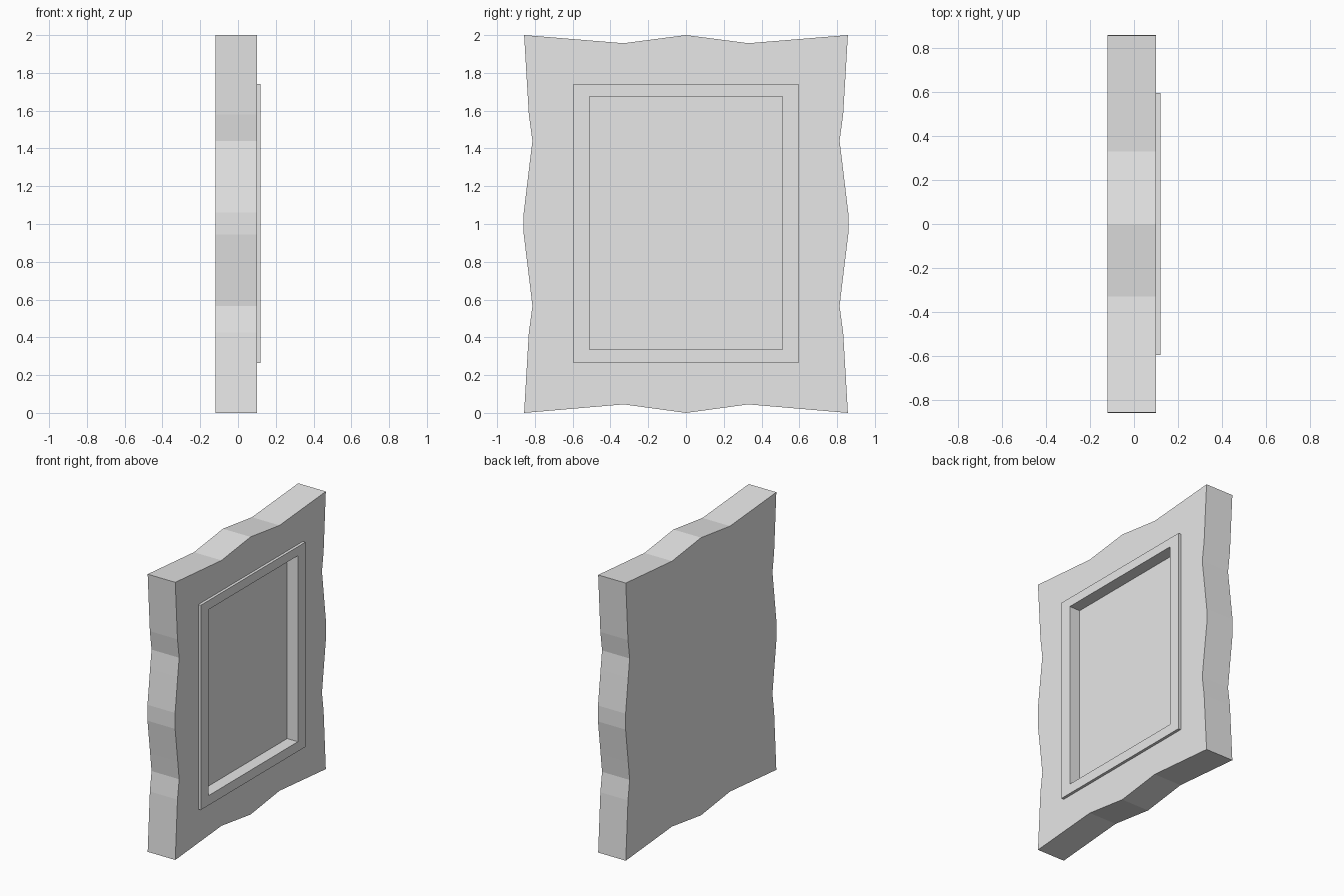
import bpy, bmesh

if "Cube" in bpy.data.objects:
    bpy.data.objects.remove(bpy.data.objects["Cube"])

# One plain grey for the whole piece
grey = bpy.data.materials.new("light_grey")
grey.diffuse_color = (0.8, 0.8, 0.8, 1.0)
grey.use_nodes = True
grey.node_tree.nodes["Principled BSDF"].inputs["Base Color"].default_value = grey.diffuse_color


def prism(name, outline, x0, x1):
    """Extrude a (y, z) outline along x."""
    bm = bmesh.new()
    face = bm.faces.new([bm.verts.new((x0, y, z)) for y, z in outline])
    ext = bmesh.ops.extrude_face_region(bm, geom=[face])
    verts = [g for g in ext["geom"] if isinstance(g, bmesh.types.BMVert)]
    bmesh.ops.translate(bm, verts=verts, vec=(x1 - x0, 0, 0))
    bmesh.ops.recalc_face_normals(bm, faces=bm.faces[:])
    mesh = bpy.data.meshes.new(name)
    bm.to_mesh(mesh)
    bm.free()
    mesh.materials.append(grey)
    obj = bpy.data.objects.new(name, mesh)
    bpy.context.collection.objects.link(obj)
    return obj


def rect(y, z0, z1):
    return [(-y, z0), (y, z0), (y, z1), (-y, z1)]


# Wavy outline: the +y half from bottom centre to top centre, then mirrored
half = [(0, 0), (0.33, 0.045), (0.857, 0), (0.832, 0.425), (0.813, 0.565),
        (0.829, 0.70), (0.859, 0.945), (0.859, 1.06), (0.829, 1.31),
        (0.813, 1.44), (0.832, 1.58), (0.857, 2), (0.33, 1.957), (0, 2)]
outline = half + [(-y, z) for y, z in reversed(half[1:-1])]

# Thick wavy-edged slab and the raised rectangular border on its face
slab = prism("wavy_slab", outline, -0.12, 0.10)
border = prism("raised_border", rect(0.595, 0.265, 1.74), 0.09, 0.12)

# Recessed panel, cut through the border and into the slab
cutter = prism("recess_cutter", rect(0.51, 0.335, 1.675), 0.035, 0.3)
for part in (slab, border):
    cut = part.modifiers.new("recess", 'BOOLEAN')
    cut.operation = 'DIFFERENCE'
    cut.solver = 'EXACT'
    cut.object = cutter
cutter.hide_render = True
cutter.display_type = 'WIRE'
